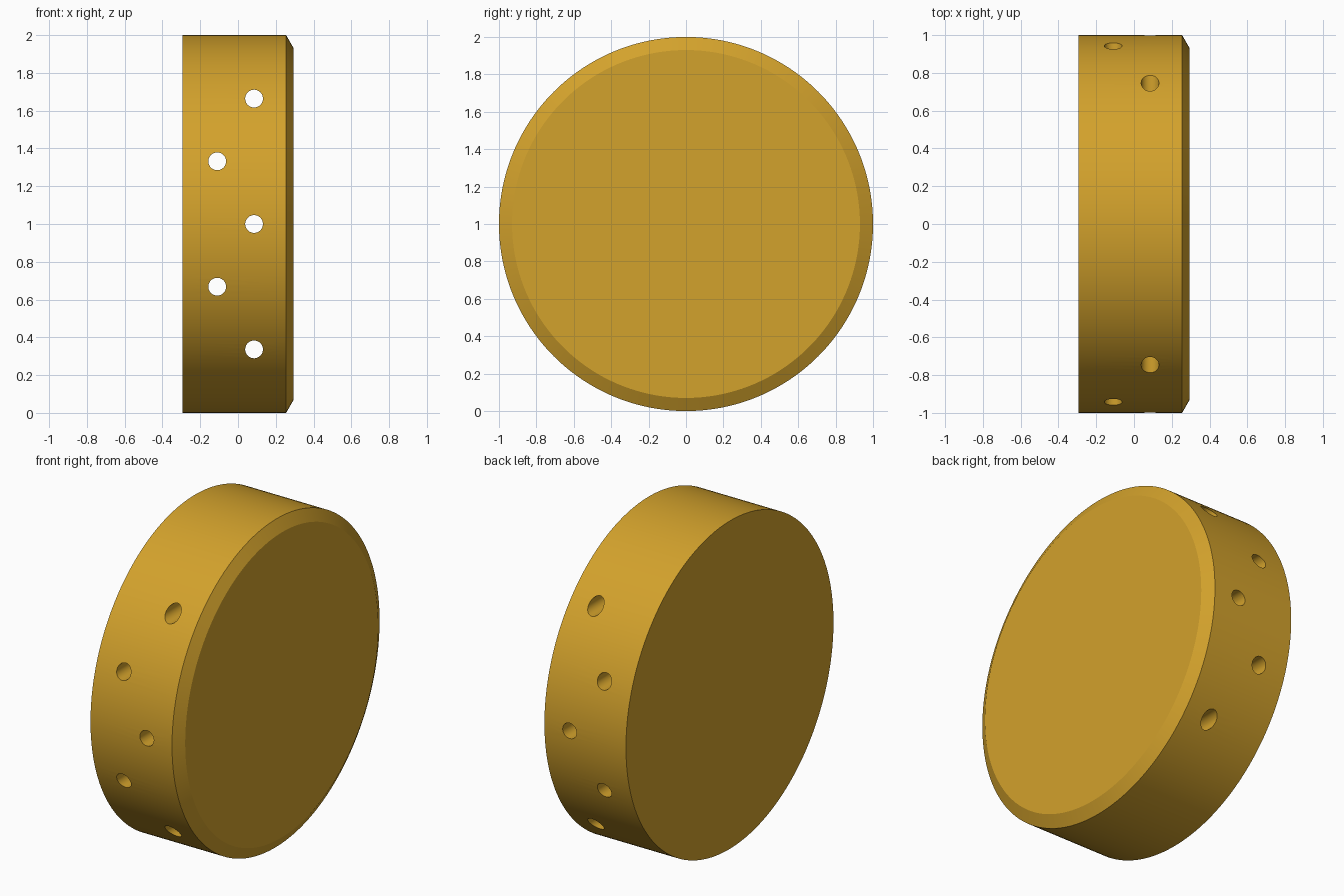
import bpy, bmesh, math
from mathutils import Matrix, Vector

if "Cube" in bpy.data.objects:
    bpy.data.objects.remove(bpy.data.objects["Cube"])

SIDES = 192
HALF = 0.295      # half thickness along x
HOLE_R = 0.047


def make_object(name, bm):
    bmesh.ops.recalc_face_normals(bm, faces=bm.faces)
    mesh = bpy.data.meshes.new(name)
    bm.to_mesh(mesh)
    bm.free()
    obj = bpy.data.objects.new(name, mesh)
    bpy.context.collection.objects.link(obj)
    return obj


# Disc body: rings along x, chamfered on the +x rim only
bm = bmesh.new()
profile = [(-HALF, 1.0), (0.255, 1.0), (HALF, 0.93)]
rings = []
for x, r in profile:
    angles = [2 * math.pi * i / SIDES for i in range(SIDES)]
    rings.append([bm.verts.new((x, r * math.cos(a), 1 + r * math.sin(a))) for a in angles])
for a, b in zip(rings, rings[1:]):
    for i in range(SIDES):
        j = (i + 1) % SIDES
        bm.faces.new((a[i], a[j], b[j], b[i]))
bm.faces.new(rings[0])
bm.faces.new(rings[-1])
disc = make_object("disc_body", bm)

# Cutter: five staggered holes running right through along y
bm = bmesh.new()
for i in range(5):
    x = 0.085 if i % 2 == 0 else -0.11
    z = 1.0 + (i - 2) * 0.332
    bmesh.ops.create_cone(bm, cap_ends=True, segments=48, radius1=HOLE_R, radius2=HOLE_R, depth=2.4,
                          matrix=Matrix.Translation(Vector((x, 0, z))) @ Matrix.Rotation(math.pi / 2, 4, 'X'))
cutter = make_object("hole_cutter", bm)
cutter.hide_render = True

mod = disc.modifiers.new("through_holes", 'BOOLEAN')
mod.operation = 'DIFFERENCE'
mod.solver = 'EXACT'
mod.object = cutter
bpy.context.view_layer.objects.active = disc
disc.select_set(True)
bpy.ops.object.modifier_apply(modifier=mod.name)
bpy.data.objects.remove(cutter, do_unlink=True)

# Smooth rim and hole walls, crisp edges
bpy.ops.object.shade_smooth_by_angle(angle=math.radians(20))

# Golden colour
mat = bpy.data.materials.new("golden_yellow")
mat.diffuse_color = (0.65, 0.36, 0.025, 1)
mat.use_nodes = True
mat.node_tree.nodes["Principled BSDF"].inputs["Base Color"].default_value = mat.diffuse_color
disc.data.materials.clear()
disc.data.materials.append(mat)
